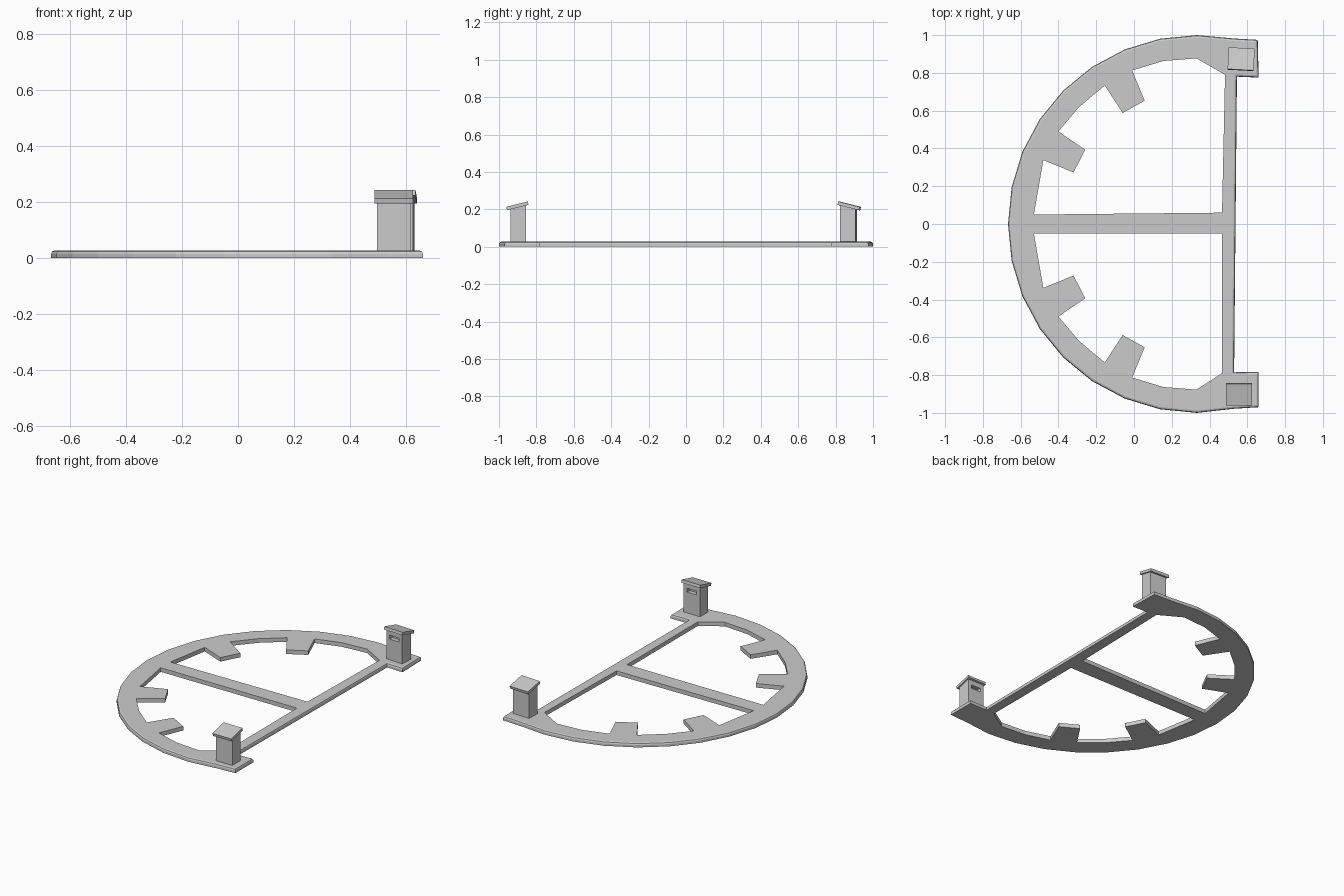
import bpy, bmesh
from math import sin, cos, pi, radians
from mathutils import Matrix, Vector

if "Cube" in bpy.data.objects:
    bpy.data.objects.remove(bpy.data.objects["Cube"])

H = 0.027  # plate thickness


def add_object(name, bm):
    bmesh.ops.recalc_face_normals(bm, faces=bm.faces[:])
    me = bpy.data.meshes.new(name)
    bm.to_mesh(me)
    bm.free()
    ob = bpy.data.objects.new(name, me)
    bpy.context.collection.objects.link(ob)
    return ob


def prism(name, profile, width, matrix):
    """Extrude a (y, z) profile symmetrically along x."""
    bm = bmesh.new()
    face = bm.faces.new([bm.verts.new((-width / 2, y, z)) for y, z in profile])
    ext = bmesh.ops.extrude_face_region(bm, geom=[face])["geom"]
    bmesh.ops.translate(bm, vec=(width, 0, 0),
                        verts=[v for v in ext if isinstance(v, bmesh.types.BMVert)])
    bm.transform(matrix)
    return add_object(name, bm)


# base frame: half-round rim, square feet pads, teeth and two bars
arc = [(0.333 - cos(i * pi / 16), sin(i * pi / 16)) for i in range(-8, 9)]
outer = ([(0.53, -0.978), (0.66, -0.97), (0.66, -0.783), (0.53, -0.785),
          (0.545, 0.78), (0.66, 0.775), (0.655, 0.975), (0.53, 0.982)] + arc[::-1])
teeth = [(0.33, 0.877), (0.155, 0.863), (-0.01, 0.813), (0.057, 0.653),
         (-0.06, 0.588), (-0.155, 0.733), (-0.29, 0.62), (-0.40, 0.49),
         (-0.258, 0.393), (-0.32, 0.273), (-0.48, 0.338), (-0.53, 0.05)]
hole_back = [(0.482, 0.79)] + teeth + [(0.466, 0.06)]
hole_front = [(0.466, -0.79)] + [(x, -y) for x, y in teeth] + [(0.466, -0.05)]

bm = bmesh.new()
edges = []
for loop in (outer, hole_back, hole_front):
    vs = [bm.verts.new((x, y, 0)) for x, y in loop]
    edges += [bm.edges.new((a, b)) for a, b in zip(vs, vs[1:] + vs[:1])]
bmesh.ops.triangle_fill(bm, use_beauty=True, use_dissolve=False, edges=edges)
ext = bmesh.ops.extrude_face_region(bm, geom=bm.faces[:])["geom"]
bmesh.ops.translate(bm, vec=(0, 0, H),
                    verts=[v for v in ext if isinstance(v, bmesh.types.BMVert)])
bmesh.ops.recalc_face_normals(bm, faces=bm.faces[:])
# merge the triangles of each flat side, then soften the outer top edge
bmesh.ops.dissolve_limit(bm, angle_limit=radians(1), verts=bm.verts[:], edges=bm.edges[:])
pts = [Vector(p) for p in outer]


def on_rim(v):
    return v.co.z > H / 2 and min((v.co.xy - p).length for p in pts) < 1e-4


rim = [e for e in bm.edges if all(on_rim(v) for v in e.verts)
       and any(abs(f.normal.z) < 0.5 for f in e.link_faces)]
bmesh.ops.bevel(bm, geom=rim, offset=0.012, segments=2, profile=0.5, affect='EDGES')
add_object("base_frame", bm)

# two posts with a slot facing inwards and a roof sloping outwards
for side, x, y, turn in (("front", 0.556, -0.897, 0), ("back", 0.567, 0.868, -3)):
    s = -1 if side == "front" else 1
    m = (Matrix.Translation((x, y, 0)) @ Matrix.Rotation(radians(turn), 4, 'Z')
         @ Matrix.Diagonal((1, s, 1, 1)))
    post = prism(side + "_post", [(-0.042, H - 0.005), (0.042, H - 0.005),
                                  (0.042, 0.202), (-0.042, 0.224)], 0.12, m)
    cutter = prism("slot_cutter", [(-0.07, 0.165), (-0.015, 0.165),
                                   (-0.015, 0.19), (-0.07, 0.19)], 0.07, m)
    cut = post.modifiers.new("slot", 'BOOLEAN')
    cut.operation, cut.solver, cut.object = 'DIFFERENCE', 'EXACT', cutter
    bpy.context.view_layer.objects.active = post
    bpy.ops.object.modifier_apply(modifier="slot")
    bpy.data.objects.remove(cutter)
    prism(side + "_roof", [(-0.055, 0.224), (0.06, 0.195),
                           (0.064, 0.213), (-0.051, 0.242)], 0.138, m)
